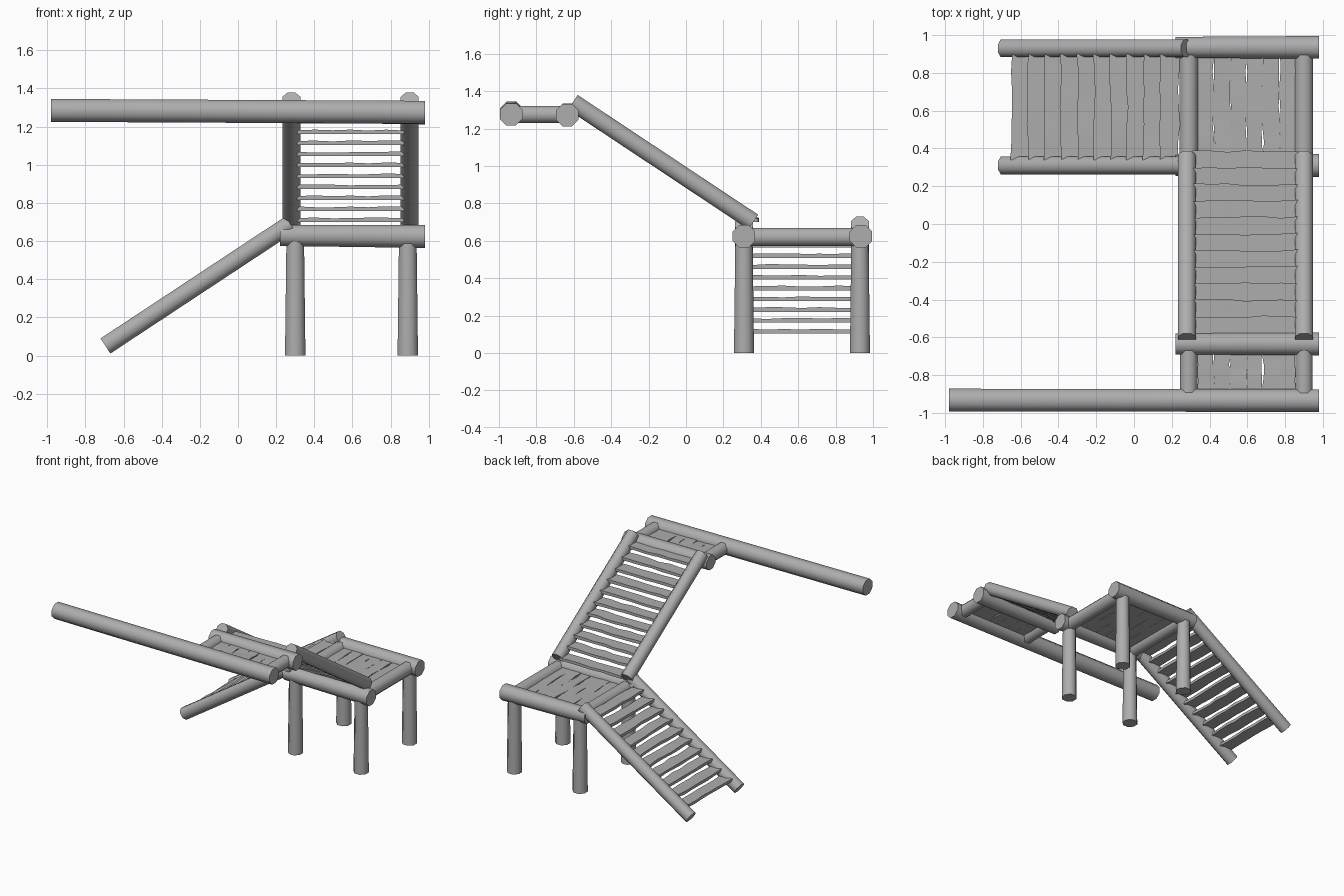
import bpy, bmesh, math, random
from mathutils import Vector, Matrix

random.seed(4)
if "Cube" in bpy.data.objects:
    bpy.data.objects.remove(bpy.data.objects["Cube"])

wood = bpy.data.materials.new("weathered_grey")
wood.use_nodes = True
GREY = (0.42, 0.42, 0.42, 1)
wood.diffuse_color = GREY
wood.node_tree.nodes["Principled BSDF"].inputs["Base Color"].default_value = GREY


def finish(name, bm, angle):
    mesh = bpy.data.meshes.new(name)
    bmesh.ops.recalc_face_normals(bm, faces=bm.faces)
    bm.to_mesh(mesh)
    bm.free()
    mesh.materials.append(wood)
    ob = bpy.data.objects.new(name, mesh)
    bpy.context.collection.objects.link(ob)
    bpy.ops.object.select_all(action='DESELECT')
    ob.select_set(True)
    bpy.context.view_layer.objects.active = ob
    bpy.ops.object.shade_smooth_by_angle(angle=math.radians(angle))
    return ob


def log(name, start, end, r1, r2=None):
    """Eight-sided, slightly tapered log between two points."""
    a, b = Vector(start), Vector(end)
    axis = b - a
    bm = bmesh.new()
    bmesh.ops.create_cone(bm, cap_ends=True, segments=8, radius1=r1,
                          radius2=r2 or r1, depth=axis.length)
    turn = axis.to_track_quat('Z', 'Y').to_matrix().to_4x4()
    twist = Matrix.Rotation(math.radians(22.5), 4, 'Z')
    bm.transform(Matrix.Translation((a + b) / 2) @ turn @ twist)
    return finish(name, bm, 50)


def plank(name, centre, length, width, along):
    """Rough-hewn board with wavering edges, running along x or y."""
    bm = bmesh.new()
    cuts = 6
    rings = []
    for i in range(cuts + 1):
        t = (i / cuts - 0.5) * length
        front = -width / 2 + random.uniform(-0.006, 0.006)
        back = width / 2 + random.uniform(-0.006, 0.006)
        top = 0.012 + random.uniform(-0.003, 0.003)
        section = ((front, -0.01), (back, -0.01), (back, top), (front, top))
        rings.append([bm.verts.new((t, s, z)) for s, z in section])
    for r, q in zip(rings, rings[1:]):
        for k in range(4):
            bm.faces.new((r[k], r[(k + 1) % 4], q[(k + 1) % 4], q[k]))
    bm.faces.new(rings[0])
    bm.faces.new(rings[-1])
    turn = Matrix.Rotation(math.pi / 2 if along == 'y' else 0, 4, 'Z')
    bm.transform(Matrix.Translation(centre) @ turn)
    return finish(name, bm, 40)


SIDES = (("right", 0.29, 0.3), ("left", 0.9, 0.89))
DEPTHS = (("front", 0.31), ("back", 0.935))

# Lower landing: posts, long rails, cross rails
for depth, y in DEPTHS:
    for side, x, post_x in SIDES:
        log(f"{depth}_{side}_post", (post_x, min(y, 0.93), 0), (post_x, min(y, 0.93), 0.61), 0.058, 0.05)
    log(f"lower_landing_{depth}_rail", (0.22, y, 0.63), (0.98, y, 0.624), 0.06, 0.065)
for side, x, _ in SIDES:
    log(f"lower_landing_{side}_beam", (x, 0.31, 0.62), (x, 0.935, 0.62), 0.053)

# Upper landing: long handrail log, inner rail, cross rails
log("upper_long_beam", (-0.98, -0.932, 1.285), (0.98, -0.935, 1.275), 0.065)
log("upper_landing_inner_rail", (0.22, -0.635, 1.278), (0.98, -0.635, 1.272), 0.06, 0.065)
for side, x, _ in SIDES:
    log(f"upper_landing_{side}_beam", (x, -0.91, 1.275), (x, -0.64, 1.275), 0.05)

# Landing boards
for i in range(6):
    x = 0.378 + i * 0.087
    w = 0.086 + random.uniform(-0.004, 0.004)
    plank(f"lower_landing_board_{i + 1}", (x, 0.62, 0.625), 0.56, w, 'y')
    plank(f"upper_landing_board_{i + 1}", (x, -0.785, 1.275), 0.25, w, 'y')

# Lower flight, running down towards the right
for depth, y in (("front", 0.31), ("back", 0.93)):
    log(f"lower_stair_{depth}_stringer", (-0.695, y, 0.05), (0.275, y, 0.69), 0.051)
for i in range(10):
    plank(f"lower_step_{i + 1}", (-0.6 + i * 0.0875, 0.62, 0.115 + i * 0.0575), 0.56, 0.1, 'y')

# Upper flight, rising towards the front
for side, x in (("right", 0.28), ("left", 0.9)):
    log(f"upper_stair_{side}_stringer", (x, 0.36, 0.7), (x, -0.605, 1.34), 0.051)
for i in range(11):
    plank(f"upper_step_{i + 1}", (0.59, 0.335 - i * 0.0875, 0.71 + i * 0.0575), 0.56, 0.1, 'x')
